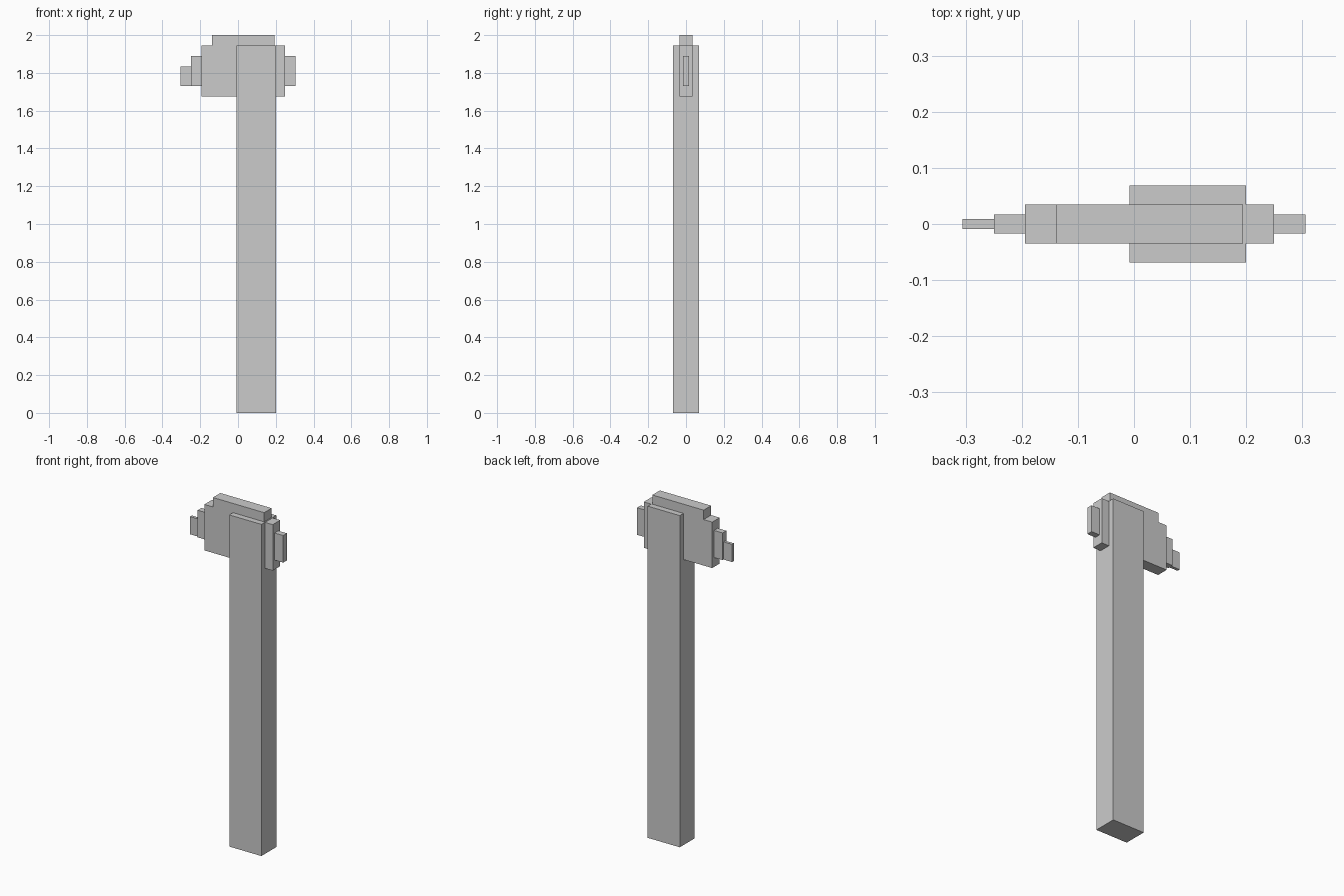
import bpy

if "Cube" in bpy.data.objects:
    bpy.data.objects.remove(bpy.data.objects["Cube"])

U = 0.0555  # block size of the stepped head


def box(name, x, y_half, z):
    """Axis-aligned box from x range, half depth and z range."""
    bpy.ops.mesh.primitive_cube_add(
        size=1, location=((x[0] + x[1]) / 2, 0, (z[0] + z[1]) / 2))
    ob = bpy.context.object
    ob.name = name
    ob.scale = (x[1] - x[0], 2 * y_half, z[1] - z[0])
    bpy.ops.object.transform_apply(location=False, rotation=False, scale=True)
    return ob


# Long handle
box("handle", (-0.008, 0.2), 0.069, (0, 1.946))

# Head body and raised top ridge
box("head_body", (-3.5 * U, 4.5 * U), 0.0345, (1.675, 2 - U))
box("head_ridge", (-2.5 * U, 3.5 * U), 0.0345, (2 - U, 2))

# Thinner stepped ends of the head
box("blade_step", (-4.5 * U, -3.5 * U), 0.0172, (1.73, 2 - 2 * U))
box("blade_edge", (-5.5 * U, -4.5 * U), 0.0086, (1.73, 2 - 3 * U))
box("back_step", (4.5 * U, 5.5 * U), 0.0172, (1.73, 2 - 2 * U))
